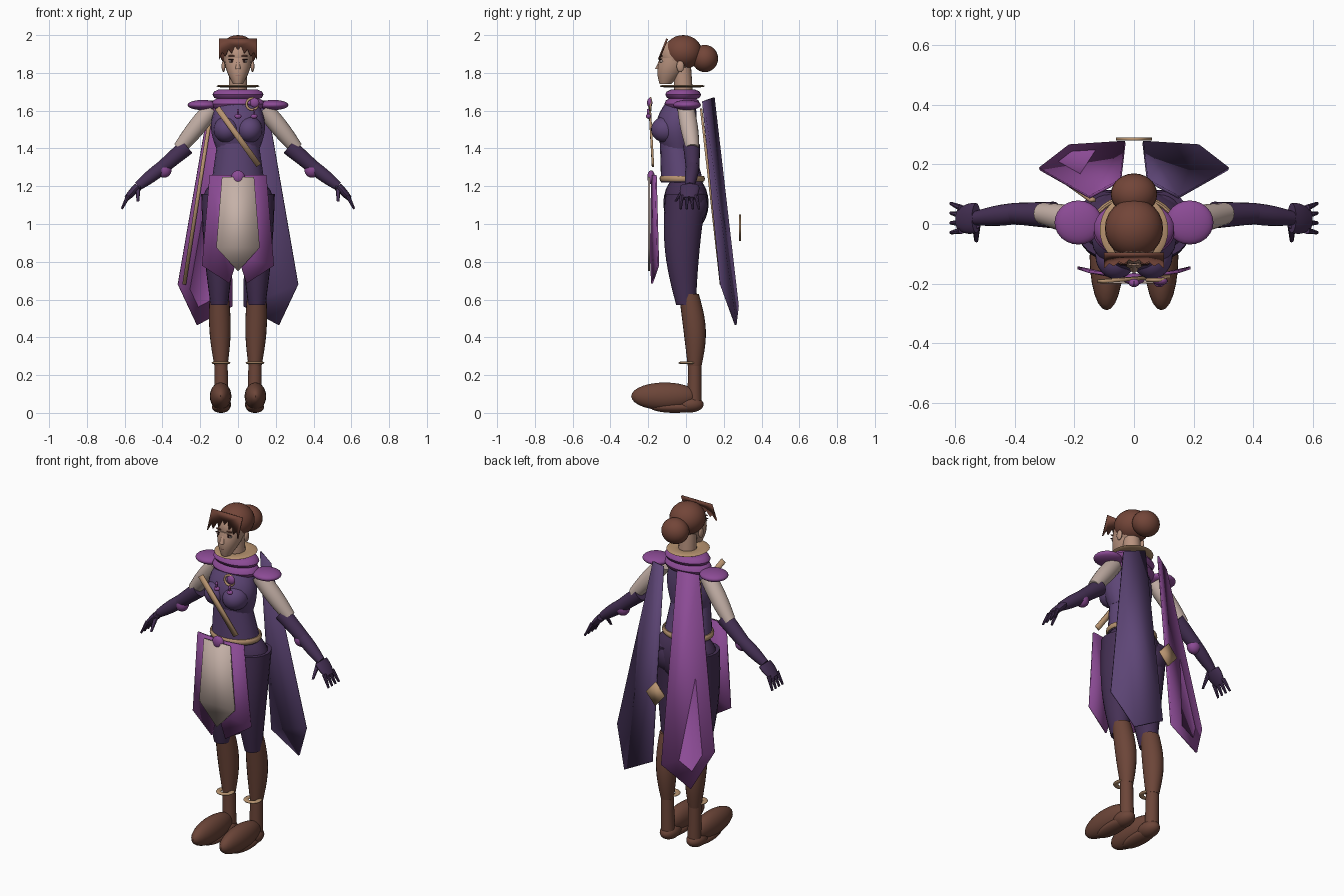
import bpy, bmesh, math
from mathutils import Vector, Matrix

if "Cube" in bpy.data.objects:
    bpy.data.objects.remove(bpy.data.objects["Cube"])


def material(name, *rgb):
    mat = bpy.data.materials.new(name)
    mat.use_nodes = True
    mat.diffuse_color = (*rgb, 1)
    mat.node_tree.nodes["Principled BSDF"].inputs["Base Color"].default_value = (*rgb, 1)
    return mat


VIOLET = material("violet cloth", .11, .06, .18)
MAGENTA = material("magenta cloth", .26, .07, .3)
INDIGO = material("indigo cloth", .06, .03, .09)
HAIR = material("hair brown", .17, .06, .04)
BOOT = material("boot brown", .15, .06, .04)
SKIN = material("skin", .48, .29, .21)
CREAM = material("cream cloth", .56, .44, .39)
GOLD = material("tan gold", .47, .29, .16)
DARK = material("dark eye", .03, .01, .01)
LIP = material("lip", .3, .13, .11)


def finish(bm, name, mat):
    bmesh.ops.recalc_face_normals(bm, faces=bm.faces)
    mesh = bpy.data.meshes.new(name)
    bm.to_mesh(mesh)
    bm.free()
    mesh.materials.append(mat)
    mesh.shade_smooth()
    mesh.set_sharp_from_angle(angle=math.radians(40))
    part = bpy.data.objects.new(name, mesh)
    bpy.context.collection.objects.link(part)
    return part


def ball(name, mat, centre, radii):
    bm = bmesh.new()
    place = Matrix.Translation(centre) @ Matrix.Diagonal((*radii, 1))
    bmesh.ops.create_uvsphere(bm, u_segments=24, v_segments=14, radius=1, matrix=place)
    return finish(bm, name, mat)


def bridge(bm, lower, upper):
    for i, vert in enumerate(lower):
        bm.faces.new((lower[i - 1], vert, upper[i], upper[i - 1]))


def limb(name, mat, start, end, girth, end_girth, bulge=0, depth=1, bow=0, sides=20, steps=10):
    """Tapered tube that swells by bulge and bends by bow in its middle."""
    start, end, front = Vector(start), Vector(end), Vector((0, 1, 0))
    across = front.cross(end - start).normalized()
    bm = bmesh.new()
    rings = []
    for step in range(steps + 1):
        t = step / steps
        swell = math.sin(math.pi * t)
        centre = start.lerp(end, t) + front * bow * swell
        radius = girth + (end_girth - girth) * t + bulge * swell
        turns = [math.tau * i / sides for i in range(sides)]
        rings.append([bm.verts.new(centre + radius * (across * math.cos(a) + front * depth * math.sin(a)))
                      for a in turns])
    for lower, upper in zip(rings, rings[1:]):
        bridge(bm, lower, upper)
    bm.faces.new(rings[0])
    bm.faces.new(rings[-1])
    return finish(bm, name, mat)


def hoop(name, mat, centre, radii, width, height, upright=False, segments=32, sides=10):
    """Oval ring with an oval section, lying flat or standing upright."""
    turn = Matrix.Rotation(math.pi / 2 if upright else 0, 3, "X")
    bm = bmesh.new()
    rings = []
    for i in range(segments):
        a = math.tau * i / segments
        ring = []
        for j in range(sides):
            b = math.tau * j / sides
            out = width * math.cos(b)
            point = Vector(((radii[0] + out) * math.cos(a), (radii[1] + out) * math.sin(a), height * math.sin(b)))
            ring.append(bm.verts.new(turn @ point + Vector(centre)))
        rings.append(ring)
    for i, ring in enumerate(rings):
        bridge(bm, rings[i - 1], ring)
    return finish(bm, name, mat)


def plate(name, mat, points, thickness=.01):
    bm = bmesh.new()
    bm.faces.new([bm.verts.new(p) for p in points])
    part = finish(bm, name, mat)
    solid = part.modifiers.new("thickness", "SOLIDIFY")
    solid.thickness = thickness
    solid.offset = 0
    return part


def strip(name, mat, start, end, width):
    start, end = Vector(start), Vector(end)
    half = (end - start).cross(Vector((0, 1, 0))).normalized() * width / 2
    return plate(name, mat, [start - half, start + half, end + half, end - half], .012)


# Torso, waist and hips
limb("bodice", VIOLET, (0, -.04, 1.4), (0, -.02, 1.67), .115, .09, bulge=.04, depth=.75, bow=-.02)
limb("waist", VIOLET, (0, -.02, 1.22), (0, -.05, 1.43), .14, .11, depth=.8)
ball("hips", INDIGO, (0, 0, 1.11), (.19, .12, .16))
hoop("hip_belt", GOLD, (0, -.02, 1.24), (.14, .11), .01, .016)

# Neck, head and face
limb("neck", SKIN, (0, -.01, 1.64), (0, -.02, 1.83), .05, .047)
limb("jaw", SKIN, (0, -.11, 1.74), (0, -.05, 1.88), .025, .075, bulge=.01, depth=1.2)
ball("skull", SKIN, (0, -.045, 1.89), (.078, .09, .09))
limb("nose", SKIN, (0, -.15, 1.82), (0, -.13, 1.88), .014, .006)
ball("mouth", LIP, (0, -.14, 1.785), (.02, .01, .007))

# Hair cap, bun and jagged fringe
ball("hair_cap", HAIR, (0, -.015, 1.91), (.098, .1, .09))
ball("hair_bun", HAIR, (0, .1, 1.876), (.078, .07, .072))
teeth = 12
hairline = [(-.1, 1.98), (.1, 1.98)]
for i in range(teeth + 1):
    x = .1 - .2 * i / teeth
    hairline.append((x, 1.92 - .5 * abs(x) + (.03 if i % 2 else 0)))
plate("fringe", HAIR, [(x, -.1 - .4 * (1.98 - z), z) for x, z in hairline])

# Collar
hoop("collar_lower", MAGENTA, (0, -.02, 1.635), (.095, .05), .045, .033)
hoop("collar_upper", MAGENTA, (0, -.015, 1.685), (.09, .05), .045, .028)
hoop("collar_rim", GOLD, (0, -.02, 1.73), (.08, .085), .035, .007)

for s, side in ((1, "left_"), (-1, "right_")):
    # Face details
    ball(side + "eye", CREAM, (s * .033, -.128, 1.862), (.016, .01, .008))
    ball(side + "iris", DARK, (s * .033, -.136, 1.862), (.006, .004, .007))
    ball(side + "eyelash", DARK, (s * .035, -.134, 1.871), (.018, .006, .003))
    ball(side + "brow", HAIR, (s * .035, -.13, 1.89), (.019, .006, .004))
    ball(side + "ear", SKIN, (s * .077, -.03, 1.835), (.01, .02, .03))

    # Chest and arm, from the shoulder down
    ball(side + "bust", VIOLET, (s * .06, -.105, 1.5), (.07, .08, .07))
    ball(side + "shoulder_pad", MAGENTA, (s * .187, .005, 1.63), (.08, .074, .027))
    shoulder, elbow, guard = (s * .14, 0, 1.61), (s * .31, .035, 1.4), (s * .4, .035, 1.3)
    wrist, knuckles = (s * .53, .02, 1.2), (s * .59, .015, 1.135)
    limb(side + "upper_arm", CREAM, shoulder, elbow, .045, .035, bulge=.007)
    limb(side + "sleeve", INDIGO, (s * .27, .03, 1.41), guard, .045, .036)
    ball(side + "elbow_guard", MAGENTA, (s * .392, .033, 1.287), (.04, .036, .042))
    limb(side + "forearm", INDIGO, guard, wrist, .036, .024, bulge=.004)
    limb(side + "palm", INDIGO, wrist, knuckles, .02, .014, bulge=.003, depth=2.5)
    for i in range(4):
        y = .025 * i - .022
        limb(f"{side}finger_{i + 1}", INDIGO, (s * .58, y, 1.15), (s * .615, y * 1.3, 1.08), .012, .006, sides=8)
    limb(side + "thumb", INDIGO, (s * .53, 0, 1.2), (s * .53, -.055, 1.12), .015, .007, sides=8)

    # Leg, boot and ankle ring
    limb(side + "thigh", INDIGO, (s * .1, 0, 1.16), (s * .1, 0, .57), .095, .045, bulge=.01, depth=1.15, bow=-.02)
    ball(side + "buttock", INDIGO, (s * .085, .035, 1.1), (.09, .08, .1))
    ankle = (s * .09, .046, .25)
    limb(side + "calf", BOOT, (s * .1, .015, .63), ankle, .05, .035, bulge=.014, depth=1.05, bow=.015)
    limb(side + "ankle", BOOT, ankle, (s * .087, .045, .04), .035, .038)
    hoop(side + "ankle_ring", GOLD, (s * .09, .01, .265), (.036, .036), .014, .007)
    ball(side + "heel", BOOT, (s * .087, .02, .045), (.05, .073, .043))
    ball(side + "sole", BOOT, (s * .09, -.06, .03), (.048, .13, .03))
    ball(side + "toe", BOOT, (s * .092, -.112, .088), (.057, .178, .073))

    # Cape half and tabard flap, from the top inner corner outwards
    plate(side + "cape_panel", VIOLET if s > 0 else MAGENTA,
          [(s * .045, .147, 1.67), (s * .15, .09, 1.65), (s * .318, .185, .68),
           (s * .217, .263, .465), (s * .03, .275, .565)])
    plate(side + "tabard_flap", MAGENTA,
          [(0, -.18, 1.26), (s * .15, -.16, 1.26), (s * .19, -.147, .78),
           (s * .045, -.18, .685), (0, -.186, .83)])

# Tabard centre, clasp and strips
shield = [(-.085, 1.25), (.085, 1.25), (.115, .875), (0, .75), (-.115, .875)]
plate("tabard_centre", CREAM, [(x, -.195, z) for x, z in shield])
ball("tabard_clasp", MAGENTA, (0, -.185, 1.248), (.036, .02, .036))
strip("chest_strap", GOLD, (-.11, -.192, 1.615), (.11, -.175, 1.31), .03)
strip("cape_trim", GOLD, (-.14, .08, 1.61), (-.285, .185, .68), .02)
corners = [math.pi / 2 * i for i in range(4)]
plate("cape_diamond", GOLD, [(.06 * math.cos(a), .285, .98 + .07 * math.sin(a)) for a in corners])

# Chest brooch and pendants
hoop("brooch_ring", GOLD, (.075, -.188, 1.635), (.03, .03), .007, .007, upright=True)
ball("brooch_gem", MAGENTA, (.088, -.192, 1.642), (.025, .014, .025))
for x, pendant in ((0, "centre_pendant"), (.085, "side_pendant")):
    ball(pendant, MAGENTA, (x, -.198, 1.57), (.018, .014, .013))
    strip(pendant + "_stem", MAGENTA, (x, -.2, 1.575), (x, -.2, 1.61), .008)
